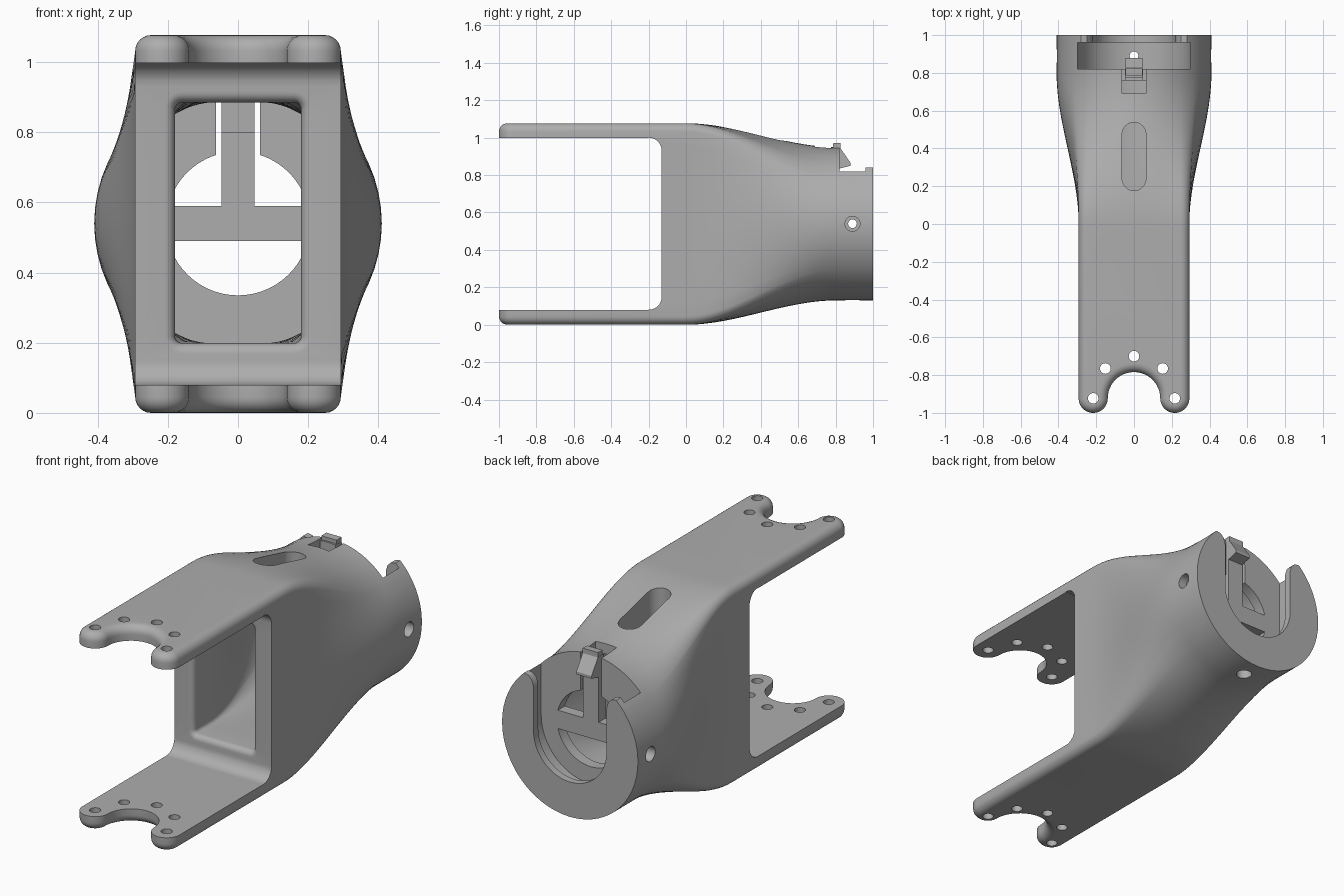
import bpy, bmesh
from math import cos, sin, radians, pi
from mathutils import Vector

cube = bpy.data.objects.get("Cube")
if cube:
    bpy.data.objects.remove(cube, do_unlink=True)

H, W, MID, R = 1.077, 0.293, 0.54, 0.41    # height, half width, bore centre, barrel radius
EDGE = 0.045                               # outer edge rounding

grey = bpy.data.materials.new("Matte Grey")
grey.use_nodes = True
grey.diffuse_color = (0.42, 0.42, 0.42, 1)
grey.node_tree.nodes["Principled BSDF"].inputs["Base Color"].default_value = (0.42, 0.42, 0.42, 1)


def loft(name, rings):
    """Closed solid through rings with equal point counts."""
    bm = bmesh.new()
    loops = [[bm.verts.new(p) for p in ring] for ring in rings]
    n = len(loops[0])
    for a, b in zip(loops, loops[1:]):
        for i in range(n):
            bm.faces.new((a[i], a[(i + 1) % n], b[(i + 1) % n], b[i]))
    bm.faces.new(loops[0])
    bm.faces.new(loops[-1])
    bmesh.ops.recalc_face_normals(bm, faces=bm.faces)
    mesh = bpy.data.meshes.new(name)
    bm.to_mesh(mesh)
    bm.free()
    mesh.materials.append(grey)
    obj = bpy.data.objects.new(name, mesh)
    bpy.context.collection.objects.link(obj)
    return obj


def prism(name, axis, pts, lo, hi):
    """Extrude a 2D outline along an axis."""
    place = {"x": lambda u, v, w: (w, u, v),
             "y": lambda u, v, w: (u, w, v),
             "z": lambda u, v, w: (u, v, w)}[axis]
    return loft(name, [[place(u, v, w) for u, v in pts] for w in (lo, hi)])


def arc(cx, cy, r, start, end, n=24):
    return [(cx + r * cos(radians(start + (end - start) * i / n)),
             cy + r * sin(radians(start + (end - start) * i / n))) for i in range(n + 1)]


def circle(cx, cy, r):
    return arc(cx, cy, r, 0, 350, 35)


def box(x0, x1, y0, y1):
    return [(x0, y0), (x1, y0), (x1, y1), (x0, y1)]


def cut(obj, cutter):
    cutter.hide_render = True
    bpy.context.view_layer.objects.active = obj
    mod = obj.modifiers.new("cut", "BOOLEAN")
    mod.operation, mod.solver, mod.object = "DIFFERENCE", "EXACT", cutter
    bpy.ops.object.modifier_apply(modifier=mod.name)
    bpy.data.objects.remove(cutter, do_unlink=True)


def smooth(obj):
    bpy.ops.object.select_all(action="DESELECT")
    obj.select_set(True)
    bpy.context.view_layer.objects.active = obj
    bpy.ops.object.shade_smooth_by_angle(angle=radians(30))


def section(y, t, hx, hz, r, radius, zc):
    """Blend of a rounded rectangle (t=0) and a circle (t=1)."""
    keys = []
    for q in range(4):
        sx, sz = (1, -1, -1, 1)[q], (1, 1, -1, -1)[q]
        for j in range(7):
            a = radians(90 * q + 15 * j)
            phi = radians(90 * q + 45 + 16 * (j / 6 - 0.5))
            keys.append(Vector((sx * (hx - r) + r * cos(a), sz * (hz - r) + r * sin(a), phi)))
    pts = []
    for i, k in enumerate(keys):
        nxt = keys[(i + 1) % len(keys)].copy()
        if nxt.z < k.z:
            nxt.z += 2 * pi
        steps = 12 if i % 7 == 6 else 1
        pts += [k.lerp(nxt, s / steps) for s in range(steps)]
    return [((1 - t) * p.x + t * radius * cos(p.z), y,
             (1 - t) * (zc + p.y) + t * (MID + radius * sin(p.z))) for p in pts]


def ease(t):
    t = max(0, min(1, t))
    return t * t * (3 - 2 * t)


# Body: rectangular neck flowing into a round barrel
ys = [-0.2] + [0.8 * i / 24 for i in range(25)] + [1.0]
body = loft("body", [section(y, ease(y / 0.8), W, H / 2, EDGE, R, H / 2) for y in ys])

# Front recess between the arms, with filleted corners
cut(body, prism("gap", "x", [(-0.5, 0.08)] + arc(-0.2, 0.15, 0.07, -90, 0, 10)
                + arc(-0.2, 0.93, 0.07, 0, 90, 10) + [(-0.5, 1.0)], -1, 1))

# Hollow interior, with a rounded lip at the front window
rings = [section(-0.3, 0, 0.21, 0.373, 0.05, 0.36, 0.542)]
for i in range(7):
    a = i / 6 * pi / 2
    d = 0.03 * (1 - sin(a))
    rings.append(section(-0.1 - 0.03 * cos(a), 0, 0.18 + d, 0.343 + d, 0.02 + d, 0.36, 0.542))
rings += [section(0.76 * i / 20, ease(i / 20), 0.18, 0.343, 0.02, 0.36, 0.542) for i in range(21)]
cut(body, loft("hollow", rings))

# Oval slot in the top
cut(body, prism("oval_slot", "z", arc(0, 0.475, 0.063, 0, 180) + arc(0, 0.24, 0.063, 180, 360), 0.6, 1.3))

# Rear pocket and narrower rear opening
cut(body, prism("pocket", "y", arc(0, MID, 0.3, 180, 360, 36) + [(0.3, 1.2), (-0.3, 1.2)], 0.82, 0.96))
lip = [(0.22, 0.78), (0.23, 0.815), (0.25, 0.835), (0.275, 0.84), (0.4, 0.84), (0.4, 1.2)]
cut(body, prism("opening", "y", arc(0, MID, 0.22, 180, 360, 36) + lip
                + [(-x, z) for x, z in reversed(lip)], 0.95, 1.1))

# Partition openings, leaving a T-shaped bar with a springy tongue
cut(body, prism("lower_opening", "y", arc(0, MID, 0.205, 194.1, 345.9), 0.7, 0.83))
upper = [(0.047, 0.59)] + arc(0, MID, 0.205, 14.1, 72) + [(0.063, 1.2), (0.047, 1.2)]
for s in (1, -1):
    cut(body, prism("upper_opening", "y", [(s * x, z) for x, z in upper], 0.74, 0.825))
cut(body, prism("tongue_slot", "z", box(-0.063, 0.063, 0.69, 0.775), 0.8, 1.2))

# Screw holes round the barrel, each with a counterbore
cut(body, prism("cross_hole", "x", circle(0.89, MID, 0.023), -1, 1))
cut(body, prism("bottom_hole", "z", circle(0, 0.89, 0.023), -0.1, 0.5))
for s in (1, -1):
    cut(body, prism("side_bore", "x", circle(0.89, MID, 0.04), s * 0.36, s * 0.6))
cut(body, prism("bottom_bore", "z", circle(0, 0.89, 0.04), -0.1, 0.18))
smooth(body)


# Arms: forked plates with rounded outer edges
def fork(d):
    ear, notch, y, x = 0.077 - d, 0.139 + d, -0.923, 0.216
    return ([(W - d, -0.2)] + arc(x, y, ear, 0, -180) + arc(0, y, notch, 0, 180)
            + arc(-x, y, ear, 0, -180) + [(d - W, -0.2)])


layers = [(0, 0.997)] + [(EDGE * (1 - cos(radians(15 * i))), H - EDGE + EDGE * sin(radians(15 * i)))
                         for i in range(7)]
holes = [(0, -0.70)] + [(s * x, y) for s in (1, -1) for x, y in ((0.152, -0.765), (0.216, -0.923))]
for name, flip in (("upper_arm", False), ("lower_arm", True)):
    arm = loft(name, [[(x, y, H - z if flip else z) for x, y in fork(d)] for d, z in layers])
    for x, y in holes:
        cut(arm, prism("arm_hole", "z", circle(x, y, 0.028), -0.2, 1.3))
    smooth(arm)

# Latch hook on the tongue
prism("latch_hook", "x", [(0.785, 0.93), (0.785, 0.97), (0.825, 0.972), (0.825, 0.945), (0.88, 0.865),
                          (0.88, 0.85), (0.82, 0.835), (0.80, 0.835)], -0.046, 0.046)
